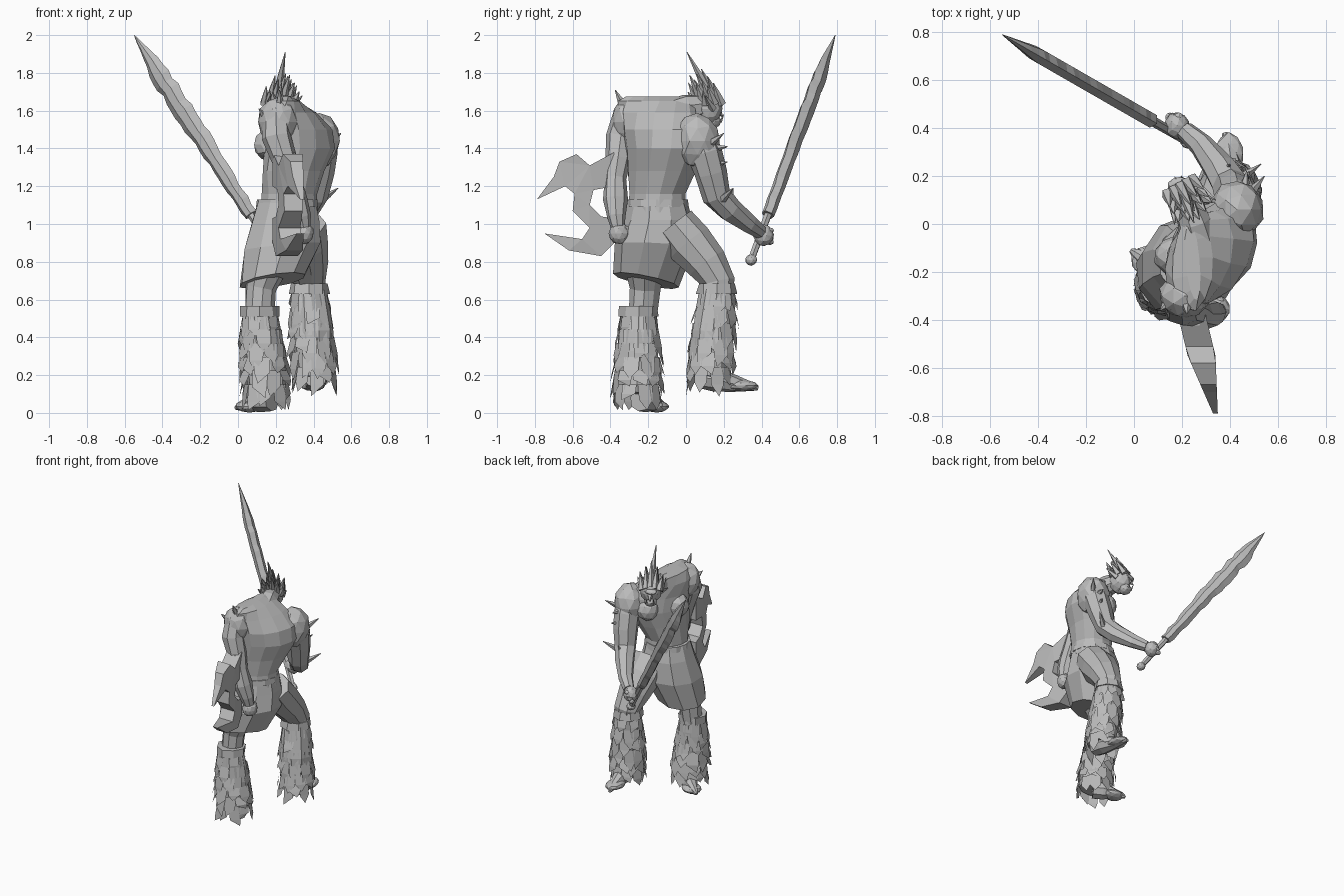
import bpy, bmesh, math, random
from mathutils import Vector

random.seed(4)
cube = bpy.data.objects.get("Cube")
if cube:
    bpy.data.objects.remove(cube, do_unlink=True)

grey = bpy.data.materials.new("stone_grey")
grey.use_nodes = True
GREY = (0.5, 0.5, 0.5, 1)
grey.diffuse_color = GREY
grey.node_tree.nodes["Principled BSDF"].inputs["Base Color"].default_value = GREY
FACE = Vector((-0.5, 0.86, 0))
SIDE = Vector((0.86, 0.5, 0))


def finish(name, bm, fix=True):
    if fix:
        bmesh.ops.recalc_face_normals(bm, faces=bm.faces)
    mesh = bpy.data.meshes.new(name)
    bm.to_mesh(mesh)
    bm.free()
    mesh.materials.append(grey)
    obj = bpy.data.objects.new(name, mesh)
    bpy.context.scene.collection.objects.link(obj)
    return obj


def skin(name, rings):
    """Join rings of points into a closed faceted body."""
    bm = bmesh.new()
    loops = [[bm.verts.new(p) for p in ring] for ring in rings]
    n = len(loops[0])
    for low, high in zip(loops, loops[1:]):
        for i in range(n):
            j = (i + 1) % n
            bm.faces.new((low[i], low[j], high[j], high[i]))
    bm.faces.new(loops[0])
    bm.faces.new(loops[-1])
    return finish(name, bm)


def loft(name, levels, sides, rough=0.0):
    """Ellipses: x, y, z, length, depth, turn in degrees, slope along x and y."""
    rings = []
    for x, y, z, a, b, turn, *slope in levels:
        sx, sy = slope or (0, 0)
        ring = []
        c, s = math.cos(math.radians(turn)), math.sin(math.radians(turn))
        for i in range(sides):
            t = math.tau * i / sides
            k = 1 + random.uniform(-rough, rough)
            u, v = a * k * math.cos(t), b * k * math.sin(t)
            dx, dy = u * c - v * s, u * s + v * c
            ring.append(Vector((x + dx, y + dy, z + sx * dx + sy * dy)))
        rings.append(ring)
    return skin(name, rings)


def tube(name, stations, sides=8, rough=0.06):
    """Limb through stations of x, y, z, radius."""
    pts = [Vector(s[:3]) for s in stations]
    rings = []
    for k, p in enumerate(pts):
        d = (pts[min(k + 1, len(pts) - 1)] - pts[max(k - 1, 0)]).normalized()
        if d.z < 0:
            d = -d
        q = Vector((0, 0, 1)).rotation_difference(d)
        ring = []
        for i in range(sides):
            t = math.tau * i / sides
            r = stations[k][3] * (1 + random.uniform(-rough, rough))
            ring.append(p + q @ Vector((r * math.cos(t), r * math.sin(t), 0)))
        rings.append(ring)
    return skin(name, rings)


def ball(name, centre, size):
    bm = bmesh.new()
    bmesh.ops.create_icosphere(bm, subdivisions=2, radius=1)
    for v in bm.verts:
        v.co = Vector(centre) + Vector(size) * random.uniform(0.95, 1.05) * v.co
    return finish(name, bm)


def spike(name, base, tip, r):
    mid = Vector(base).lerp(Vector(tip), 0.5)
    return tube(name, [(*base, r), (*mid, r * 0.6), (*tip, 0.002)], 5)


# Hunched torso, shoulders and neck
loft("torso", [(.27, -.15, 1.06, .16, .15, 57), (.27, -.15, 1.16, .155, .14, 57),
               (.29, -.13, 1.28, .19, .155, 57), (.325, -.11, 1.40, .23, .175, 57),
               (.315, -.12, 1.50, .235, .165, 60), (.27, -.15, 1.59, .22, .13, 72),
               (.245, -.16, 1.65, .20, .085, 88), (.245, -.16, 1.675, .16, .03, 95)],
     13, rough=0.04)
ball("left_shoulder", (.21, -.30, 1.54), (.105, .10, .13))
ball("right_shoulder", (.43, .06, 1.44), (.11, .125, .145))
for s in (-1, 1):
    c = Vector((.235, -.05, 1.42)) + s * Vector((.065, .085, 0))
    ball("chest_muscle", c, (.085, .085, .085))
tube("neck", [(.27, -.08, 1.57, .09), (.25, .01, 1.61, .075), (.22, .10, 1.62, .06)])

# Head and face
head = Vector((.22, .11, 1.61))
ball("skull", head, (.075, .08, .09))
ball("jaw", head + FACE * .035 + Vector((0, 0, -.065)), (.048, .045, .042))
ball("brow", head + FACE * .06 + Vector((0, 0, .02)), (.05, .035, .02))
spike("nose", head + FACE * .06, head + FACE * .1 + Vector((0, 0, -.045)), .022)
for s in (-1, 1):
    cheek = head + SIDE * s * .065
    spike("ear", cheek, cheek + SIDE * s * .035 - FACE * .07 + Vector((0, 0, .07)), .022)
    lip = head + FACE * .07 + SIDE * s * .025 + Vector((0, 0, -.07))
    spike("tusk", lip, lip + FACE * .02 + Vector((0, 0, .04)), .008)

# Swept back crest of hair
for row in range(3):
    for i in range(-2, 3):
        root = head + SIDE * i * .03 + FACE * (.055 - row * .045)
        root.z += .05 - abs(i) * .012
        height = random.uniform(.15, .18) - abs(i) * .03 - row * .02
        tip = root + SIDE * i * .01 - FACE * height * .55 + Vector((0, 0, height))
        spike("hair_spike", root, tip, .027)
spike("crest_spike", head + FACE * .03 + Vector((0, 0, .06)), (.25, .005, 1.91), .03)

# Arms with fists
tube("left_arm", [(.20, -.31, 1.60, .07), (.205, -.345, 1.46, .08), (.245, -.36, 1.34, .07),
                  (.275, -.375, 1.24, .056), (.305, -.375, 1.13, .065),
                  (.335, -.37, 1.04, .05), (.35, -.36, .97, .035)])
tube("right_arm", [(.43, .06, 1.50, .08), (.43, .10, 1.38, .095), (.42, .13, 1.27, .085),
                   (.40, .16, 1.15, .075), (.36, .23, 1.08, .07),
                   (.28, .33, 1.00, .052), (.21, .39, .96, .04)])
for name, x, y, z in (("left_fist", .35, -.355, .95), ("right_fist", .18, .41, .94)):
    ball(name, (x, y, z), (.052, .055, .058))
    for i in range(4):
        ball("knuckle", (x - .03 + i * .012, y + .035, z - .035 + i * .02), (.02, .02, .016))

# Bone spikes on shoulders and elbows
for base, tip in (((.22, -.33, 1.62), (.22, -.375, 1.71)),
                  ((.15, -.32, 1.56), (.11, -.36, 1.61)),
                  ((.48, .12, 1.42), (.545, .20, 1.48)),
                  ((.46, .14, 1.40), (.47, .22, 1.41)),
                  ((.45, .14, 1.31), (.48, .22, 1.33)),
                  ((.43, .18, 1.12), (.53, .25, 1.19)),
                  ((.38, .22, 1.10), (.40, .25, 1.19))):
    spike("bone_spike", base, tip, .026)

# Belt and skirt with a slanted hem
loft("skirt", [(.26, -.15, 1.13, .16, .155, 57), (.25, -.15, 1.02, .19, .18, 57),
               (.235, -.17, .88, .215, .205, 57, .1, -.05),
               (.185, -.21, .70, .175, .18, 57, .15, -.2)], 10, rough=0.03)
loft("belt", [(.26, -.15, 1.09, .165, .165, 57), (.26, -.15, 1.13, .16, .16, 57)], 12)

# Legs and feet
tube("right_thigh", [(.34, -.06, 1.00, .12), (.345, .02, .90, .125), (.365, .11, .79, .11),
                     (.375, .17, .69, .09), (.39, .16, .58, .08)], 9)
tube("left_thigh", [(.20, -.22, .92, .12), (.16, -.22, .78, .105),
                    (.12, -.22, .66, .082), (.11, -.23, .52, .078)], 9)
tube("right_foot", [(.41, .07, .19, .06), (.41, .16, .18, .065), (.40, .26, .155, .045),
                    (.39, .34, .14, .025), (.38, .38, .13, .012)])
ball("right_toes", (.395, .29, .145), (.062, .09, .03))
tube("left_foot", [(.18, -.24, .07, .065), (.12, -.20, .065, .062), (.06, -.16, .05, .042),
                   (.01, -.125, .035, .025), (-.012, -.11, .025, .01)])
ball("left_toes", (.06, -.155, .034), (.075, .065, .032))


def fur_boot(name, top, bottom, r_top, r_bottom):
    """Core, cuff and overlapping tiers of ragged tufts."""
    top, bottom = Vector(top), Vector(bottom)
    mid = top.lerp(bottom, 0.5)
    tube(name + "_core", [(*bottom, r_bottom * .85), (*mid, r_top * 1.12), (*top, r_top * .9)], 10)
    tube(name + "_cuff", [(*(top - Vector((0, 0, .025))), r_top * 1.05),
                          (*(top + Vector((0, 0, .03))), r_top)], 8, .08)
    bm = bmesh.new()
    tiers, count = 6, 10
    for k in range(tiers):
        f = (k + .3) / tiers
        centre = top.lerp(bottom, f)
        r = r_top + (r_bottom - r_top) * f + .016 * math.sin(math.pi * f)
        for i in range(count):
            a = math.tau * (i + 0.5 * (k % 2) + random.uniform(-.25, .25)) / count
            drop = random.uniform(.08, .16)
            puff = random.uniform(1.0, 1.12)

            def at(turn, radius, down):
                z = max(centre.z - down, .015)
                return bm.verts.new((centre.x + radius * math.cos(a + turn),
                                     centre.y + radius * math.sin(a + turn), z))
            left, right = at(-.36, r * .94, 0), at(.36, r * .94, 0)
            low_left, low_right = at(-.3, r * puff, drop * .6), at(.3, r * puff, drop * .6)
            tip = at(random.uniform(-.3, .3), r * puff * random.uniform(.97, 1.08), drop)
            bm.faces.new((left, low_left, low_right, right))
            bm.faces.new((low_left, tip, low_right))
    finish(name + "_fur", bm, fix=False)


fur_boot("right_boot", (.375, .165, .655), (.41, .12, .19), .1, .112)
fur_boot("left_boot", (.115, -.25, .535), (.155, -.26, .1), .1, .122)

# Jagged sword
tip, grip = Vector((-.55, .79, 2.0)), Vector((.225, .345, .81))
along = (tip - grip).normalized()
flat = along.cross(Vector((0, 0, 1))).normalized()
wide = flat.cross(along)
rings = []
STEPS = 26
for k in range(STEPS + 1):
    f = k / STEPS
    p = grip.lerp(tip, .2 + .8 * f)
    w = (.038 + .022 * math.sin(f * 2.2)) * min(1, (1 - f) * 5 + .03)
    a, b = (w * random.uniform(.78, 1.12) for _ in range(2))
    t = .03 * min(1, (1 - f) * 4 + .05)
    ring = []
    for u, v in ((a, 0), (a * .4, t), (-b * .4, t), (-b, 0), (-b * .4, -t), (a * .4, -t)):
        ring.append(p + wide * u + flat * v)
    rings.append(ring)
skin("sword_blade", rings)
tube("sword_grip", [(*grip, .02), (*grip.lerp(tip, .24), .022)], 6)
ball("sword_pommel", grip, (.032, .032, .03))

# Hooked axe held at the back: outline in y and z, leaning outward with y
outline = [(-.38, 1.38), (-.51, 1.31), (-.58, 1.37), (-.67, 1.33), (-.70, 1.25), (-.79, 1.13),
           (-.64, 1.2), (-.59, 1.16), (-.60, 1.07), (-.51, .98), (-.55, .92), (-.75, .95),
           (-.62, .86), (-.45, .83), (-.38, .90), (-.38, 1.03), (-.45, 1.04), (-.51, 1.10),
           (-.49, 1.18), (-.38, 1.20)]
bm = bmesh.new()
sheets = []
for s in (-1, 1):
    sheet = []
    for y, z in outline:
        half = .05 * min(1, max(0, (y + .8) / .25)) + .008
        sheet.append(bm.verts.new((.27 - (y + .5) * .24 + s * half, y, z)))
    sheets.append(sheet)
    bm.faces.new(sheet)
for i in range(len(outline)):
    j = (i + 1) % len(outline)
    bm.faces.new((sheets[0][i], sheets[0][j], sheets[1][j], sheets[1][i]))
bmesh.ops.recalc_face_normals(bm, faces=bm.faces)
bm.normal_update()
bmesh.ops.triangulate(bm, faces=[f for f in bm.faces if len(f.verts) > 4])
finish("axe_head", bm)
tube("axe_handle", [(.34, -.35, .90, .02), (.29, -.38, 1.14, .022), (.26, -.40, 1.36, .025)], 6)
